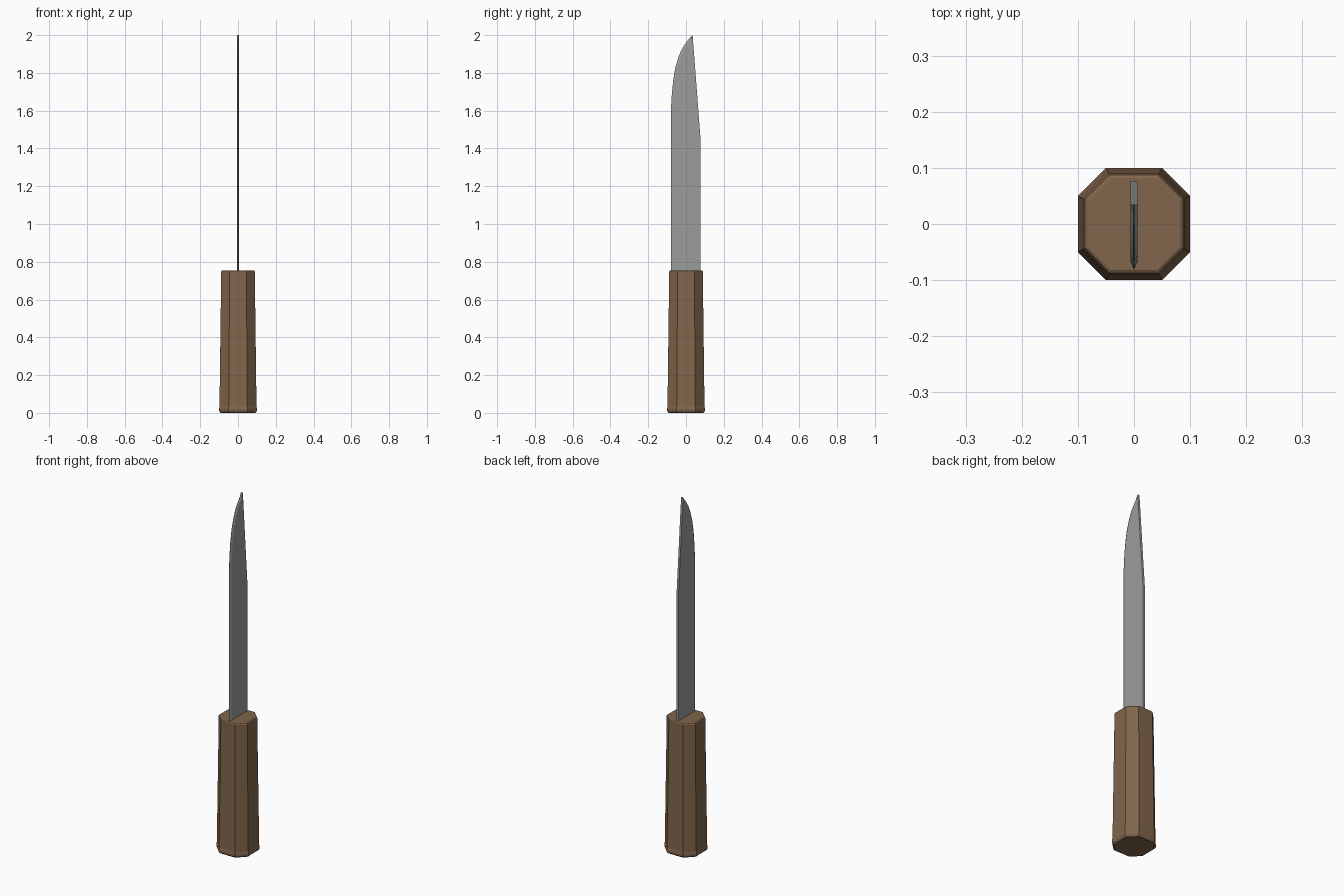
import bpy, bmesh

if "Cube" in bpy.data.objects:
    bpy.data.objects.remove(bpy.data.objects["Cube"])


def material(name, rgb):
    m = bpy.data.materials.new(name)
    m.diffuse_color = (*rgb, 1)
    m.use_nodes = True
    m.node_tree.nodes["Principled BSDF"].inputs["Base Color"].default_value = m.diffuse_color
    return m


def loft(name, rings, mat):
    """Skin a stack of equal-sized closed rings and cap both ends."""
    bm = bmesh.new()
    rows = [[bm.verts.new(p) for p in ring] for ring in rings]
    n = len(rows[0])
    for a, b in zip(rows, rows[1:]):
        for i in range(n):
            j = (i + 1) % n
            bm.faces.new((a[i], a[j], b[j], b[i]))
    bm.faces.new(rows[0][::-1])
    bm.faces.new(rows[-1])
    bmesh.ops.remove_doubles(bm, verts=bm.verts, dist=0.00005)
    bmesh.ops.recalc_face_normals(bm, faces=bm.faces)
    mesh = bpy.data.meshes.new(name)
    bm.to_mesh(mesh)
    bm.free()
    mesh.materials.append(mat)
    obj = bpy.data.objects.new(name, mesh)
    bpy.context.collection.objects.link(obj)
    return obj


def octagon(z, h):
    """Square of half width h with its corners cut off."""
    c = h - 0.05 * h / 0.1
    return [(x, y, z) for x, y in ((h, -c), (h, c), (c, h), (-c, h),
                                   (-h, c), (-h, -c), (-c, -h), (c, -h))]


def blade_ring(z, edge, spine, t=0.006):
    """Flat-spined section ground to a narrow point at the cutting edge."""
    bevel = edge + min(0.012, (spine - edge) * 0.5)
    return [(0.0005, edge, z), (t, bevel, z), (t, spine, z),
            (-t, spine, z), (-t, bevel, z), (-0.0005, edge, z)]


wood = material("brown wood", (0.22, 0.133, 0.072))
steel = material("grey steel", (0.33, 0.34, 0.335))

# Tapered octagonal handle with rounded-off ends
handle_profile = [(0, 0.091), (0.004, 0.096), (0.012, 0.1), (0.024, 0.1),
                  (0.034, 0.098), (0.735, 0.089), (0.744, 0.09),
                  (0.752, 0.087), (0.755, 0.082)]
loft("handle", [octagon(z, h) for z, h in handle_profile], wood)

# Blade: height, cutting edge y, spine y
blade_profile = [(0.72, -0.08, 0.077), (1.45, -0.08, 0.077),
                 (1.6, -0.08, 0.0655), (1.68, -0.0755, 0.0595),
                 (1.76, -0.068, 0.0534), (1.83, -0.056, 0.048),
                 (1.89, -0.038, 0.0434), (1.93, -0.02, 0.0403),
                 (1.96, 0.0, 0.038), (1.98, 0.016, 0.0365),
                 (2.0, 0.034, 0.035)]
loft("blade", [blade_ring(*p) for p in blade_profile], steel)
